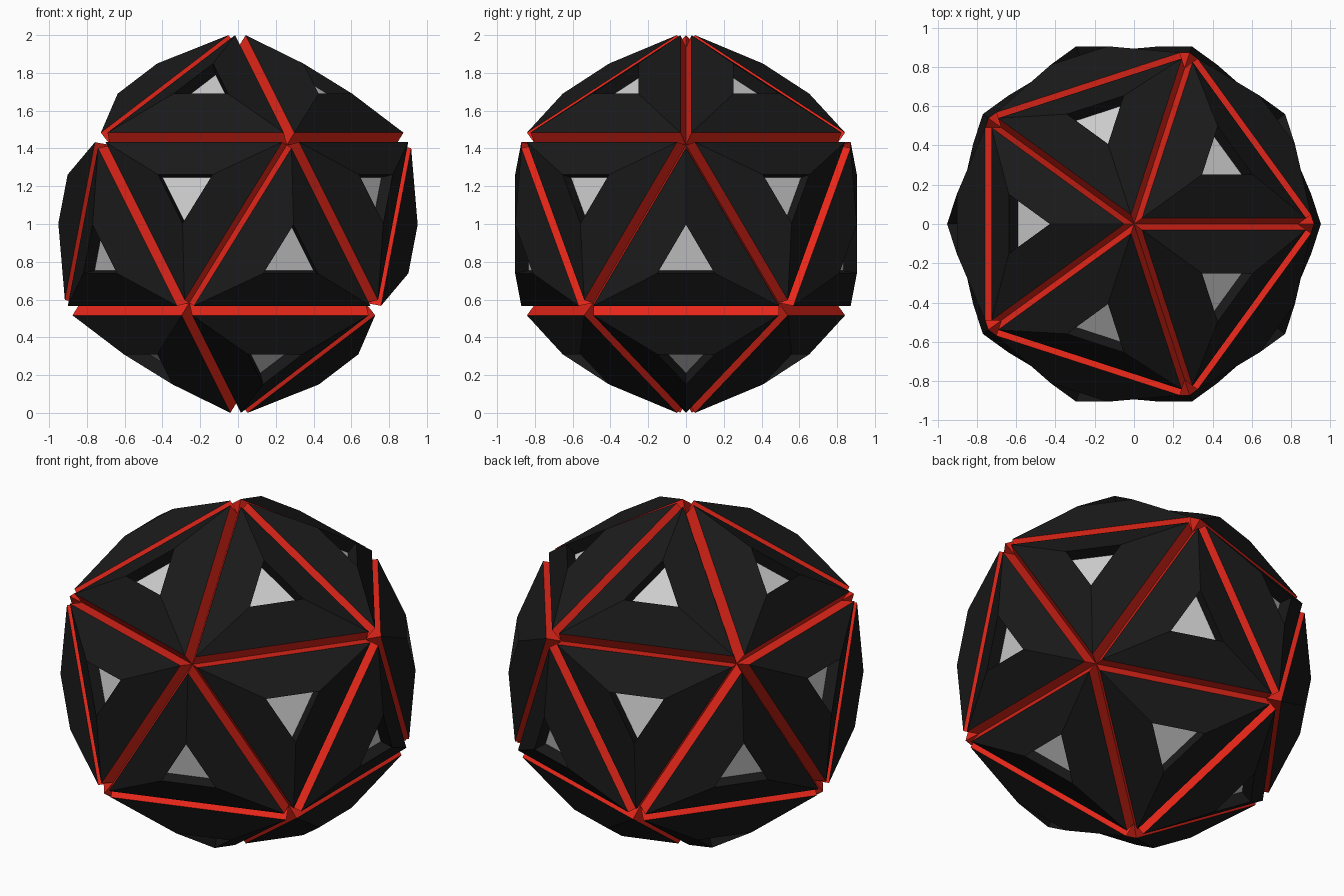
import bpy, bmesh, math
from mathutils import Matrix, Vector

if "Cube" in bpy.data.objects:
    bpy.data.objects.remove(bpy.data.objects["Cube"])

# Panel section, as (circumradius of triangle, distance from ball centre)
GROOVE = (0.567, 0.742)   # bottom of the V groove
EDGE = (0.567, 0.825)     # outer edge of a panel
RIM = (0.175, 0.935)      # rim of the central window
FLOOR = (0.175, 0.86)     # recessed window pane
LIFT = Vector((0, 0, 1))


def material(name, rgb):
    m = bpy.data.materials.new(name)
    m.diffuse_color = (*rgb, 1)
    m.use_nodes = True
    m.node_tree.nodes["Principled BSDF"].inputs["Base Color"].default_value = m.diffuse_color
    return m


# Icosahedron directions: poles on z, one upper-ring vertex on +x
ico = bmesh.new()
bmesh.ops.create_icosphere(ico, subdivisions=1, radius=1)
ring_vert = next(v for v in ico.verts if 0.1 < v.co.z < 0.9)
turn = -math.atan2(ring_vert.co.y, ring_vert.co.x)
bmesh.ops.rotate(ico, verts=ico.verts, cent=(0, 0, 0),
                 matrix=Matrix.Rotation(turn, 3, 'Z'))
sides = []
for f in ico.faces:
    c = f.calc_center_median()
    sides.append((c.normalized(), [(v.co - c).normalized() for v in f.verts]))
ico.free()


def build(name, rings, cap=False, mat=None):
    """Loft triangular rings on every side of the icosahedron."""
    bm = bmesh.new()
    for n, corners in sides:
        loops = [[bm.verts.new(LIFT + n * d + u * r) for u in corners]
                 for r, d in rings]
        for a, b in zip(loops, loops[1:]):
            for i in range(3):
                j = (i + 1) % 3
                bm.faces.new((a[i], a[j], b[j], b[i]))
        if cap:
            bm.faces.new(loops[-1])
    bmesh.ops.remove_doubles(bm, verts=bm.verts, dist=1e-4)
    # Keep the winding facing outward from each side
    bm.normal_update()
    me = bpy.data.meshes.new(name)
    bm.to_mesh(me)
    bm.free()
    ob = bpy.data.objects.new(name, me)
    bpy.context.collection.objects.link(ob)
    if mat:
        me.materials.append(mat)
    return ob


red = material("red", (0.8, 0.02, 0.01))
black = material("black", (0.01, 0.01, 0.01))

# Red V grooves, black bulging panels with recess walls, grey window panes
build("groove_walls", [GROOVE, EDGE], mat=red)
build("panels", [EDGE, RIM, FLOOR], mat=black)
build("window_panes", [FLOOR], cap=True)
